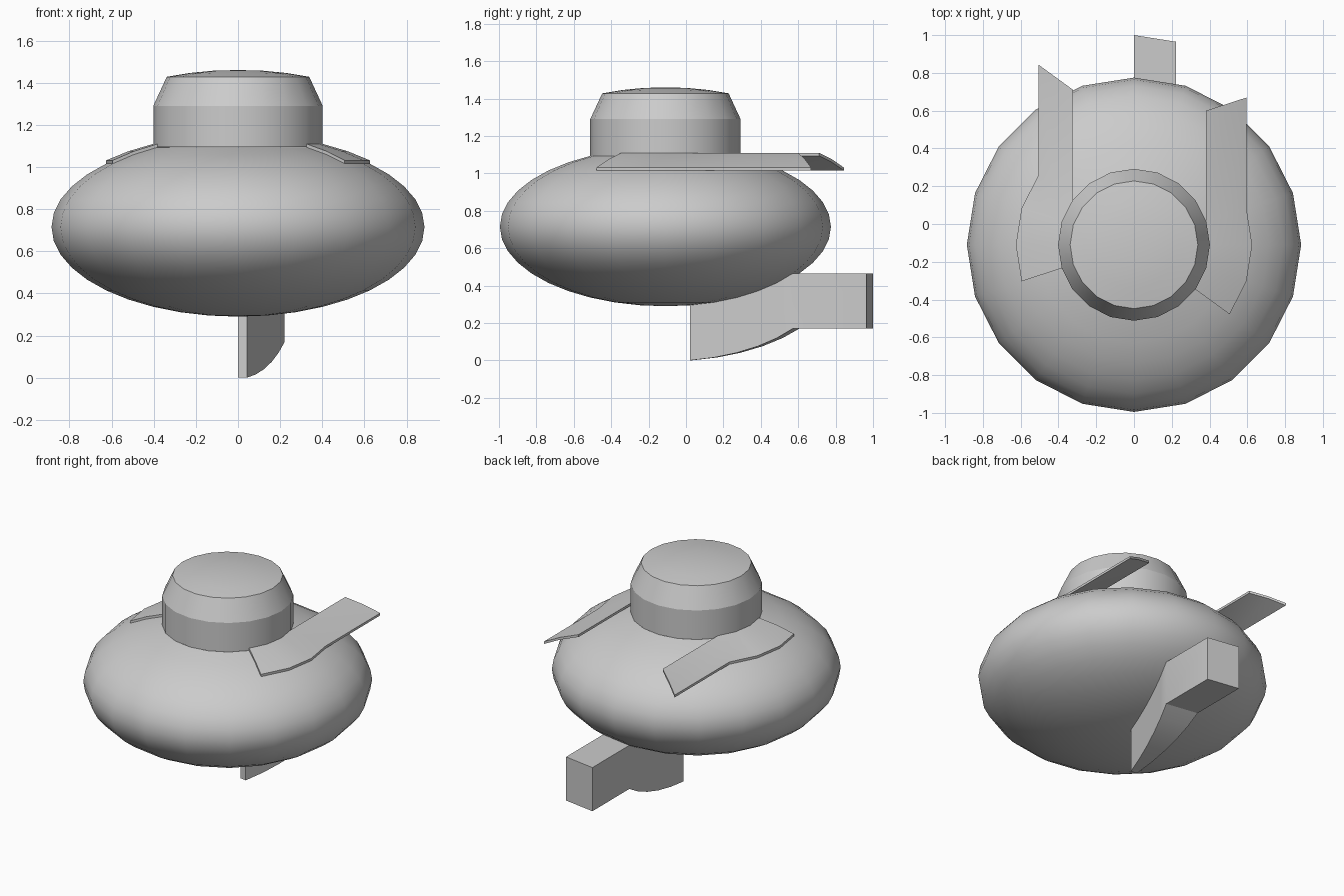
import bpy, bmesh
from math import sin, cos, radians
from mathutils import Vector

if "Cube" in bpy.data.objects:
    bpy.data.objects.remove(bpy.data.objects["Cube"])

CENTRE = Vector((0, -0.11, 0.715))
R, H, SIDES = 0.885, 0.425, 20


def shell(lon, lat, lift=0.0):
    """Point on the flattened ball, raised by lift."""
    a, b = radians(lon), radians(lat)
    return CENTRE + Vector((R * cos(b) * cos(a), R * cos(b) * sin(a), H * sin(b) + lift))


def finish(name, bm, angle):
    bmesh.ops.remove_doubles(bm, verts=bm.verts, dist=1e-5)
    bmesh.ops.recalc_face_normals(bm, faces=bm.faces)
    me = bpy.data.meshes.new(name)
    bm.to_mesh(me)
    bm.free()
    ob = bpy.data.objects.new(name, me)
    bpy.context.collection.objects.link(ob)
    bpy.ops.object.select_all(action='DESELECT')
    ob.select_set(True)
    bpy.context.view_layer.objects.active = ob
    bpy.ops.object.shade_smooth_by_angle(angle=radians(angle))
    return ob


def lathe(name, profile, angle):
    """Revolve (radius, z) points about the body axis."""
    bm = bmesh.new()
    vs = [bm.verts.new((r, CENTRE.y, z)) for r, z in profile]
    es = [bm.edges.new(p) for p in zip(vs, vs[1:])]
    bmesh.ops.spin(bm, geom=vs + es, cent=CENTRE, axis=(0, 0, 1),
                   angle=radians(360), steps=SIDES)
    return finish(name, bm, angle)


def sweep(name, loops, tail):
    """Join cross-sections, then run the last one straight back."""
    loops = loops + [[p + Vector((0, tail, 0)) for p in loops[-1]]]
    bm = bmesh.new()
    rows = [[bm.verts.new(p) for p in loop] for loop in loops]
    n = len(rows[0])
    for a, b in zip(rows, rows[1:]):
        for i in range(n):
            j = (i + 1) % n
            bm.faces.new((a[i], a[j], b[j], b[i]))
    bm.faces.new(rows[0])
    bm.faces.new(rows[-1])
    return finish(name, bm, 25)


# Flattened ball body, open under the turret
lathe("body", [(R * cos(radians(b)), CENTRE.z + H * sin(radians(b)))
               for b in range(-90, 64, 9)], 30)

# Turret: upright wall, tapered shoulder, shallow domed lid
lathe("turret", [(0.402, 1.094), (0.402, 1.29), (0.338, 1.428),
                 (0.23, 1.446), (0.117, 1.457), (0, 1.46)], 20)

# Two shoulder fins hugging the body, then trailing straight back
for name, lons in (("left_fin", (198, 180, 162, 144)), ("right_fin", (-36, -18, 0, 18))):
    loops = [[shell(lon, b) for b in (45, 54, 63)] +
             [shell(lon, b, 0.016) for b in (63, 54, 45)] for lon in lons]
    sweep(name, loops, 0.586)

# Off-centre keel under the body with a block tail
keel = [[shell(72, b), shell(90, b), shell(90, b, -0.295), shell(72, b, -0.295)]
        for b in range(-81, -35, 9)]
sweep("keel", keel, 0.394)
